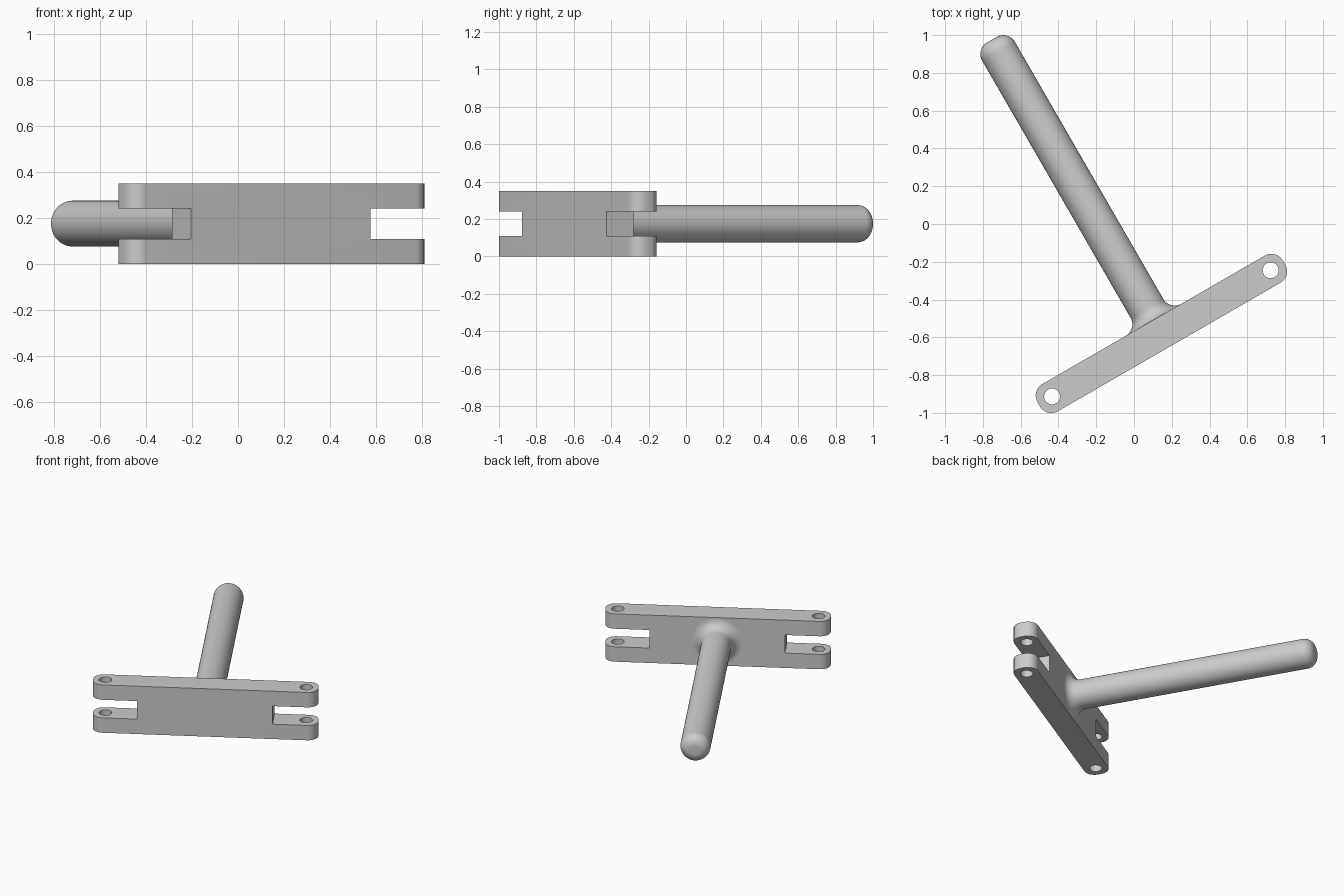
import bpy, bmesh
from math import radians, pi, sin, cos, tau
from mathutils import Vector

if "Cube" in bpy.data.objects:
    bpy.data.objects.remove(bpy.data.objects["Cube"])

TURN = radians(30)            # whole part is turned about z
U0, V0, ZC = -0.164, -0.574, 0.175   # bar centre in the turned frame
L, W, H = 0.75, 0.083, 0.35   # bar half length, half width, height


def to_object(bm, name):
    bmesh.ops.recalc_face_normals(bm, faces=bm.faces[:])
    mesh = bpy.data.meshes.new(name)
    bm.to_mesh(mesh)
    bm.free()
    ob = bpy.data.objects.new(name, mesh)
    bpy.context.collection.objects.link(ob)
    ob.rotation_euler.z = TURN
    return ob


def arc(cx, cy, r, a0, a1, n):
    return [(cx + r * cos(a0 + (a1 - a0) * i / n), cy + r * sin(a0 + (a1 - a0) * i / n))
            for i in range(n + 1)]


def prism(name, outline, z0, z1):
    bm = bmesh.new()
    face = bm.faces.new([bm.verts.new((x, y, z0)) for x, y in outline])
    ext = bmesh.ops.extrude_face_region(bm, geom=[face])
    bmesh.ops.translate(bm, vec=(0, 0, z1 - z0),
                        verts=[g for g in ext["geom"] if isinstance(g, bmesh.types.BMVert)])
    return to_object(bm, name)


def smooth(ob):
    bpy.ops.object.select_all(action='DESELECT')
    ob.select_set(True)
    bpy.context.view_layer.objects.active = ob
    bpy.ops.object.shade_smooth_by_angle(angle=radians(30))


# Bar with rounded ends
F = 0.07
outline = []
for k, (sx, sy) in enumerate([(1, 1), (-1, 1), (-1, -1), (1, -1)]):
    outline += arc(U0 + sx * (L - F), V0 + sy * (W - F), F, k * pi / 2, (k + 1) * pi / 2, 12)
bar = prism("clevis_bar", outline, 0, H)

# Slots and pin holes at both ends
cutters = []
for s in (-1, 1):
    a, b = sorted((U0 + s * 0.451, U0 + s * 0.9))
    cutters.append(prism("slot_cutter", [(a, V0 - 0.2), (b, V0 - 0.2), (b, V0 + 0.2), (a, V0 + 0.2)],
                         ZC - 0.066, ZC + 0.066))
    cutters.append(prism("hole_cutter", arc(U0 + s * 0.668, V0, 0.042, 0, tau, 40)[:-1], -0.1, H + 0.1))
bpy.context.view_layer.objects.active = bar
for c in cutters:
    mod = bar.modifiers.new("cut", 'BOOLEAN')
    mod.operation, mod.solver, mod.object = 'DIFFERENCE', 'EXACT', c
    bpy.ops.object.modifier_apply(modifier=mod.name)
for c in cutters:
    bpy.data.objects.remove(c)
smooth(bar)

# Rod: turned profile of (radius, distance) with flared root and rounded tip
R, ROOT, TIP, FLARE, NOSE = 0.1, V0 + W, 1.221, 0.07, 0.07
profile = [(0, ROOT - 0.01), (R + FLARE, ROOT - 0.01)]
profile += arc(R + FLARE, ROOT + FLARE, FLARE, -pi / 2, -pi, 10)
profile += arc(R - NOSE, TIP - NOSE, NOSE, 0, pi / 2, 10)
profile += [(0, TIP)]
bm = bmesh.new()
vs = [bm.verts.new((U0 + r, y, ZC)) for r, y in profile]
es = [bm.edges.new(p) for p in zip(vs, vs[1:])]
bmesh.ops.spin(bm, geom=vs + es, cent=(U0, 0, ZC), axis=Vector((0, 1, 0)), angle=tau, steps=64)
bmesh.ops.remove_doubles(bm, verts=bm.verts[:], dist=1e-5)
smooth(to_object(bm, "rod"))
